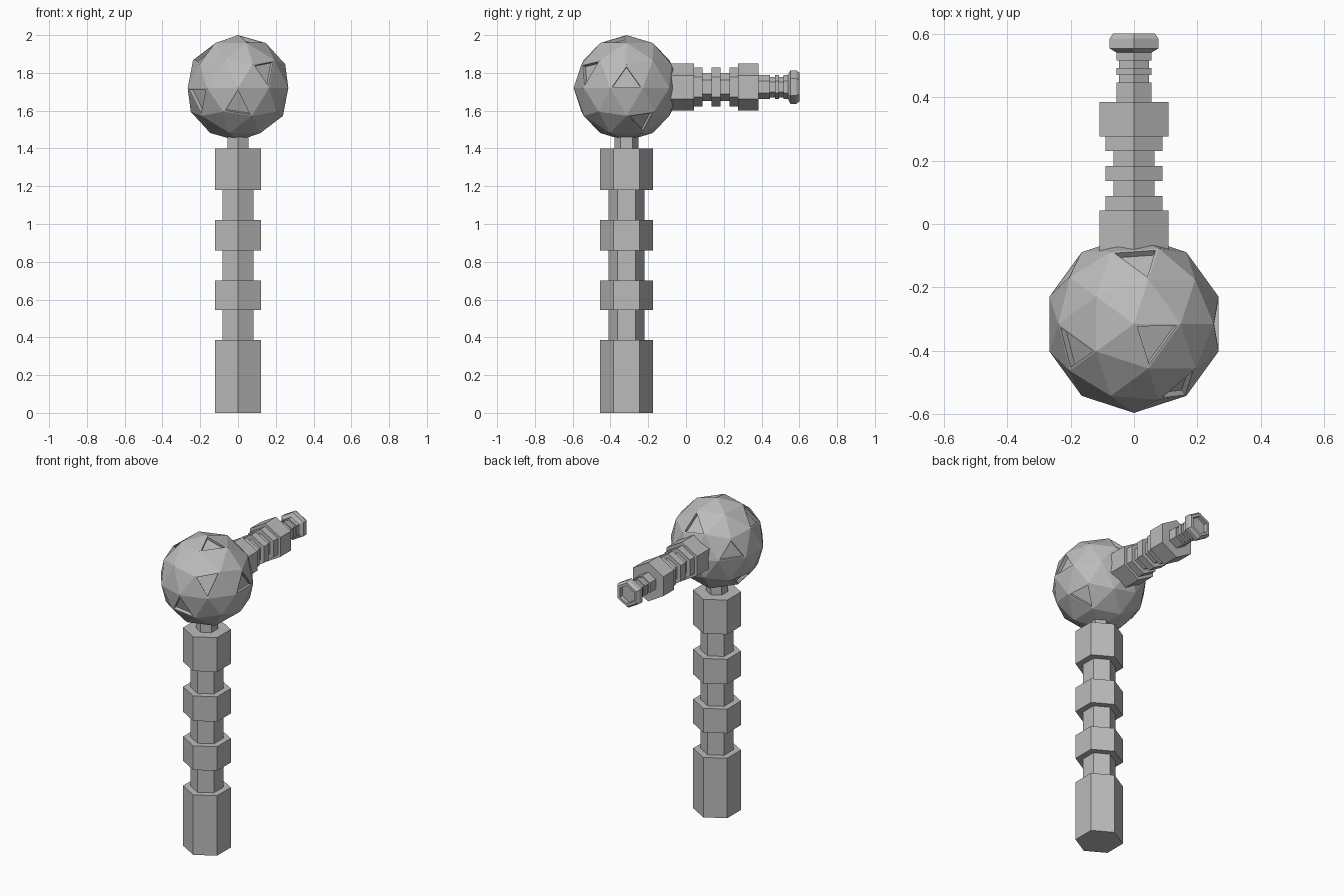
import bpy, bmesh, math
from mathutils import Vector, Matrix

if "Cube" in bpy.data.objects:
    bpy.data.objects.remove(bpy.data.objects["Cube"])

grey = bpy.data.materials.new("grey")
grey.diffuse_color = (0.5, 0.5, 0.5, 1)
grey.use_nodes = True
grey.node_tree.nodes["Principled BSDF"].inputs["Base Color"].default_value = grey.diffuse_color

HEX = 1 / math.cos(math.pi / 6)   # half width across flats -> corner radius


def finish(bm, name, location, rotation=(0, 0, 0)):
    bmesh.ops.recalc_face_normals(bm, faces=bm.faces)
    mesh = bpy.data.meshes.new(name)
    bm.to_mesh(mesh)
    bm.free()
    mesh.materials.append(grey)
    obj = bpy.data.objects.new(name, mesh)
    obj.location = location
    obj.rotation_euler = rotation
    bpy.context.collection.objects.link(obj)
    return obj


def hex_lathe(name, profile, location, rotation=(0, 0, 0)):
    """Six-sided turned part from (half width, height) pairs, capped at both ends."""
    bm = bmesh.new()
    rings = []
    for w, h in profile:
        r = w * HEX
        rings.append([bm.verts.new((r * math.cos(math.pi / 2 + k * math.pi / 3),
                                    r * math.sin(math.pi / 2 + k * math.pi / 3), h))
                      for k in range(6)])
    for a, b in zip(rings, rings[1:]):
        for k in range(6):
            j = (k + 1) % 6
            bm.faces.new((a[k], a[j], b[j], b[k]))
    bm.faces.new(rings[0][::-1])
    bm.faces.new(rings[-1])
    return finish(bm, name, location, rotation)


def stepped(start, steps):
    """Stepped profile from (half width, end height) pairs."""
    out = []
    for w, end in steps:
        out += [(w, start), (w, end)]
        start = end
    return out


# Upright column with wide collars
WIDE, SLIM = 0.121, 0.083
column = stepped(0, [(WIDE, 0.385), (SLIM, 0.545), (WIDE, 0.70), (SLIM, 0.86),
                     (WIDE, 1.02), (SLIM, 1.18), (WIDE, 1.40), (0.055, 1.50)])
hex_lathe("column", column, (0, -0.315, 0))

# Horizontal arm with collars, thin ribbed end and flared hollow tip
arm = stepped(-0.12, [(0.108, 0.042), (0.09, 0.088), (0.065, 0.135), (0.09, 0.182),
                      (0.065, 0.23), (0.09, 0.275), (0.108, 0.385), (0.055, 0.445),
                      (0.047, 0.47), (0.055, 0.492), (0.047, 0.515), (0.055, 0.54)])
arm += [(0.077, 0.553), (0.077, 0.584), (0.066, 0.6), (0.05, 0.6), (0.05, 0.575)]
hex_lathe("arm", arm, (0, 0, 1.725), (-math.pi / 2, 0, 0))

# Faceted ball with triangular recesses in chosen faces
bm = bmesh.new()
bmesh.ops.create_icosphere(bm, subdivisions=2, radius=0.28)
recess_directions = [
    (0.06, 0.72, 0.61), (-0.67, -0.28, 0.61), (0.23, -0.16, 0.9), (0.52, -0.72, 0.32),
    (0.93, 0, 0.15), (0, -0.89, -0.32), (-0.74, -0.54, -0.17), (-0.75, 0.55, 0.15),
    (0.67, 0.28, -0.61), (-0.70, 0.17, -0.61)]
chosen = []
for d in recess_directions:
    v = Vector(d).normalized()
    chosen.append(max(bm.faces, key=lambda f: f.calc_center_median().normalized().dot(v)))
bmesh.ops.inset_individual(bm, faces=chosen, thickness=0.0135)
bmesh.ops.inset_individual(bm, faces=chosen, thickness=0.0005, depth=-0.02)
finish(bm, "ball", (0, -0.315, 1.72))
